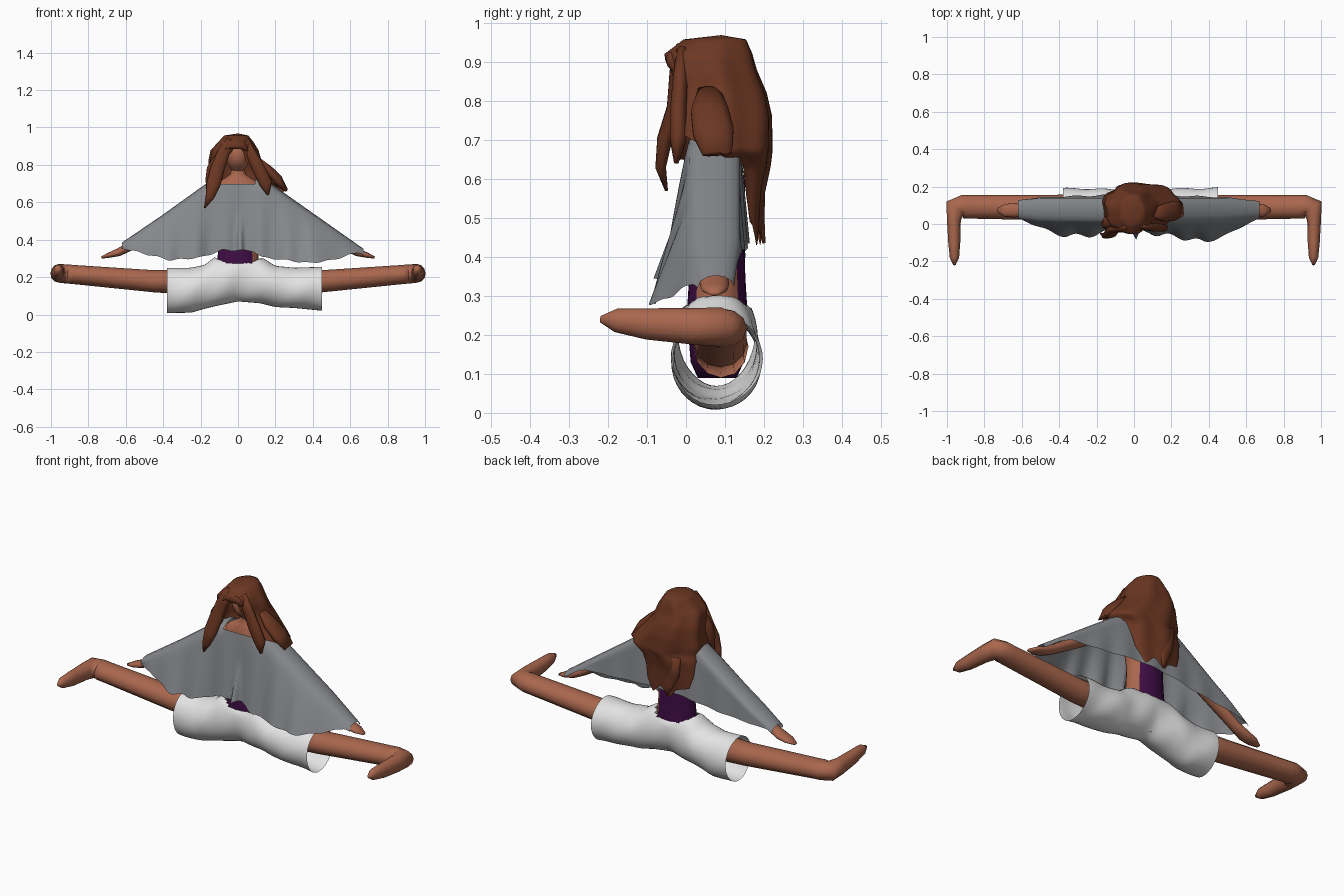
import bpy, bmesh, math
from mathutils import Vector


def material(name, rgb):
    m = bpy.data.materials.new(name)
    m.diffuse_color = (*rgb, 1)
    return m


SKIN = material("skin", (0.40, 0.135, 0.075))
HAIR = material("auburn hair", (0.15, 0.038, 0.016))
GREY = material("grey cloth", (0.24, 0.25, 0.265))
WHITE = material("white cloth", (0.77, 0.77, 0.77))
PURPLE = material("purple cloth", (0.05, 0.004, 0.06))


def interp(table, x):
    """Piecewise linear lookup; entries are (key, value, value...)."""
    if x <= table[0][0]:
        return table[0][1:]
    for p, q in zip(table, table[1:]):
        if x <= q[0]:
            t = (x - p[0]) / (q[0] - p[0])
            return tuple(a + (b - a) * t for a, b in zip(p[1:], q[1:]))
    return table[-1][1:]


def loft(name, rings, mats, closed=True, caps=True, cut=None, rule=None):
    bm = bmesh.new()
    rows = [[bm.verts.new(p) for p in r] for r in rings]
    n = len(rows[0])
    for a, b in zip(rows, rows[1:]):
        for i in range(n if closed else n - 1):
            j = (i + 1) % n
            bm.faces.new((a[i], a[j], b[j], b[i]))
    if caps:
        bm.faces.new(rows[0][::-1])
        bm.faces.new(rows[-1])
    if cut:
        gone = [f for f in bm.faces if cut(f.calc_center_median())]
        bmesh.ops.delete(bm, geom=gone, context='FACES')
    bmesh.ops.remove_doubles(bm, verts=bm.verts, dist=1e-5)
    bmesh.ops.recalc_face_normals(bm, faces=bm.faces)
    for f in bm.faces:
        f.smooth = True
        if rule:
            f.material_index = rule(f.calc_center_median())
    me = bpy.data.meshes.new(name)
    bm.to_mesh(me)
    bm.free()
    for m in mats:
        me.materials.append(m)
    ob = bpy.data.objects.new(name, me)
    bpy.context.collection.objects.link(ob)
    return ob


def sweep(name, path, mats, ref=(0, 0, 1), sides=12, **kw):
    """Elliptical tube along (x, y, z, half width, half height)."""
    pts = [Vector(p[:3]) for p in path]
    rings = []
    for i, p in enumerate(path):
        a, b = pts[max(i - 1, 0)], pts[min(i + 1, len(pts) - 1)]
        t = (b - a).normalized()
        s = t.cross(Vector(ref)).normalized()
        u = s.cross(t)
        rings.append([pts[i] + s * p[3] * math.cos(k * math.tau / sides)
                      + u * p[4] * math.sin(k * math.tau / sides) for k in range(sides)])
    return loft(name, rings, mats, **kw)


# Torso with a purple garment, bare on one side
TORSO = [(.09, .05, .05), (.13, .10, .068), (.25, .115, .078), (.35, .105, .072), (.45, .10, .07),
         (.58, .125, .072), (.67, .145, .06), (.715, .10, .052), (.745, .04, .038), (.81, .035, .035)]
levels = [.09 + .72 * i / 36 for i in range(37)]
sweep("torso", [(0, .08, z, *interp(TORSO, z)) for z in levels], [SKIN, PURPLE], ref=(0, 1, 0), sides=24,
      rule=lambda c: int(c.z < .62 and not (c.x > .075 and c.z > .28)))

# Head
sweep("head", [(0, .05 + .02 * math.sin(t), .855 - .095 * math.cos(t), .064 * math.sin(t) + .001,
                .08 * math.sin(t) + .001) for t in [math.pi * i / 10 for i in range(11)]],
      [SKIN], ref=(0, 1, 0), sides=16)

# Legs in a side split, and arms with flat hands
for side, s in (("left", -1), ("right", 1)):
    sweep(side + "_leg", [(s * .04, .09, .17, .07, .08), (s * .45, .088, .178, .068, .059),
                          (s * .88, .092, .214, .063, .051), (s * .915, .092, .217, .064, .051),
                          (s * .955, .088, .22, .058, .05), (s * .963, .02, .222, .037, .047),
                          (s * .961, -.10, .228, .032, .04), (s * .96, -.18, .237, .025, .03),
                          (s * .96, -.22, .24, .006, .008)], [SKIN])
    sweep(side + "_arm", [(s * .10, .08, .67, .035, .04), (s * .18, .08, .63, .037, .043),
                          (s * .38, .075, .49, .032, .036), (s * .58, .073, .363, .024, .031),
                          (s * .64, .073, .332, .021, .038), (s * .69, .073, .317, .014, .034),
                          (s * .73, .073, .305, .006, .012)], [SKIN], ref=(0, 1, 0))

# White shorts: a wide tube along the legs, open at the waist and the ends
SHORTS = [(-.38, .25, .008, .112), (-.25, .25, .01, .112), (-.18, .265, .03, .11), (-.12, .31, .045, .105),
          (0, .335, .07, .10), (.12, .31, .06, .105), (.2, .26, .04, .11), (.3, .25, .035, .112), (.45, .255, .02, .115)]
rings = []
for i in range(43):
    x = -.38 + .83 * i / 42
    top, low, ry = interp(SHORTS, x)
    rim = .272 + .025 * (x / .115) ** 2
    ring = []
    for k in range(36):
        a = math.tau * k / 36
        z = (top + low) / 2 + (top - low) / 2 * math.sin(a)
        # flatten the top to a clean waist line, its inside is cut away below
        z = min(z, rim + (.0 if abs(math.cos(a)) > .55 else .002)) if abs(x) < .115 else z
        ring.append((x, .078 + ry * math.cos(a) + .004 * math.sin(31 * x + 2 * a), z))
    rings.append(ring)
loft("shorts", rings, [WHITE], caps=False,
     cut=lambda c: (c.x / .118) ** 2 + ((c.y - .078) / .085) ** 2 < 1 and c.z > .24)

# Cape: cloth draped over the outstretched arms, one profile per step in x
TOP = [(-.62, .385), (-.4, .535), (-.17, .70), (-.12, .725), (.12, .725), (.17, .705), (.25, .648), (.67, .352)]
FRONT = [(-.62, .355, .02), (-.5, .325, -.02), (-.36, .29, -.065), (-.2, .305, -.05), (-.08, .345, -.025),
         (.08, .34, -.03), (.13, .305, -.055), (.22, .295, -.06), (.38, .275, -.095), (.5, .29, -.055), (.67, .34, .015)]
BACK = [(-.62, .37), (-.3, .40), (-.1, .43), (.1, .44), (.35, .42), (.52, .41), (.67, .345)]
rings = []
for i in range(97):
    x = -.62 + 1.29 * i / 96
    top, = interp(TOP, x)
    fz, fy = interp(FRONT, x)
    bz, = interp(BACK, x)
    fade = max(0, 1 - abs(x) / .62)
    wave = .013 * math.sin(38 * x + 1) * min(1, 2 * fade)
    pleat = -.06 * math.exp(-((x - .01) / .016) ** 2)
    slim = 1 - .25 * max(0, (abs(x) - .5) / .17)
    edge = top - .028
    ring = []
    for k in range(9):
        u = 1 - k / 8
        z = edge + (min(fz, edge - .004) - edge) * u
        drop = max(0, (u - .45) / .55)
        y0 = .077 - .061 * slim - .01 * fade
        ring.append((x, y0 + (fy - .015) * u ** .85 + wave * u + pleat * drop, z + .004 * u * math.sin(55 * x)))
    for a in (30, 60, 90, 120, 150):
        ring.append((x, .077 - .06 * slim * math.cos(math.radians(a)), edge + .028 * math.sin(math.radians(a))))
    for k in range(7):
        u = k / 6
        ring.append((x, .077 + .061 * slim + .022 * u * fade + .3 * wave * u, edge + (min(bz, edge - .004) - edge) * u))
    rings.append(ring)
loft("cape", rings, [GREY], closed=False, caps=False, cut=lambda c: abs(c.x) < .09 and c.z > .698)

# Hair: a shell around the head that opens at the face and falls down the back
SHELL = [(0, .968, 0, .09, .0, .0, 180), (1, .957, -.01, .075, .065, .08, 180),
         (2, .92, -.012, .06, .095, .112, 180), (3, .88, -.02, .065, .125, .117, 158),
         (4, .82, -.018, .085, .14, .122, 154), (5, .76, .005, .09, .165, .13, 148),
         (6, .71, .025, .09, .195, .13, 134), (7, .67, .045, .09, .21, .13, 98),
         (8, .635, .01, .105, .18, .11, 68), (9, .57, 0, .12, .165, .08, 66),
         (10, .50, 0, .125, .155, .07, 58), (11, .45, 0, .14, .12, .05, 40)]
rings = []
for i in range(34):
    z, cx, cy, rx, ry, A = interp(SHELL, i / 3)
    ring = []
    for k in range(49):
        f = math.radians(A) * (k / 24 - 1)
        lock = 1 + .04 * math.cos(7 * f + 3 * z) * min(1, i / 9)
        jag = .02 * math.sin(7 * f) * max(0, i - 20) / 13
        ring.append((cx + rx * lock * math.sin(f), cy + ry * lock * math.cos(f), z + jag))
    rings.append(ring)
loft("hair", rings, [HAIR], closed=False, caps=False)

# Loose locks at the front and down the back
LOCKS = {
    "left_front_lock": [(-.03, -.015, .93, .03, .015), (-.075, -.025, .87, .033, .018), (-.11, -.03, .78, .038, .02),
                        (-.13, -.055, .70, .038, .02), (-.15, -.065, .63, .024, .014), (-.178, -.05, .57, .004, .004)],
    "left_side_lock": [(-.115, .03, .85, .015, .03), (-.142, .01, .78, .025, .035), (-.152, .0, .72, .022, .03),
                       (-.16, -.01, .65, .008, .01)],
    "right_front_lock": [(.03, -.01, .925, .03, .015), (.075, -.015, .85, .03, .02), (.115, -.02, .77, .035, .022),
                         (.15, -.02, .70, .035, .022), (.16, -.025, .64, .006, .006)],
    "right_side_lock": [(.11, .06, .83, .01, .03), (.16, .06, .775, .025, .05), (.21, .07, .72, .03, .055),
                        (.258, .08, .665, .01, .04)],
    "fringe": [(-.07, -.015, .89, .012, .012), (-.03, -.04, .905, .02, .012), (.02, -.04, .905, .022, .012),
               (.06, -.015, .87, .008, .01)],
    "back_lock": [(-.06, .19, .66, .04, .02), (-.05, .185, .56, .04, .018), (-.03, .19, .49, .025, .012),
                  (-.02, .20, .435, .004, .004)],
}
for name, path in LOCKS.items():
    sweep(name, path, [HAIR], ref=(0, 1, 0), sides=10)
